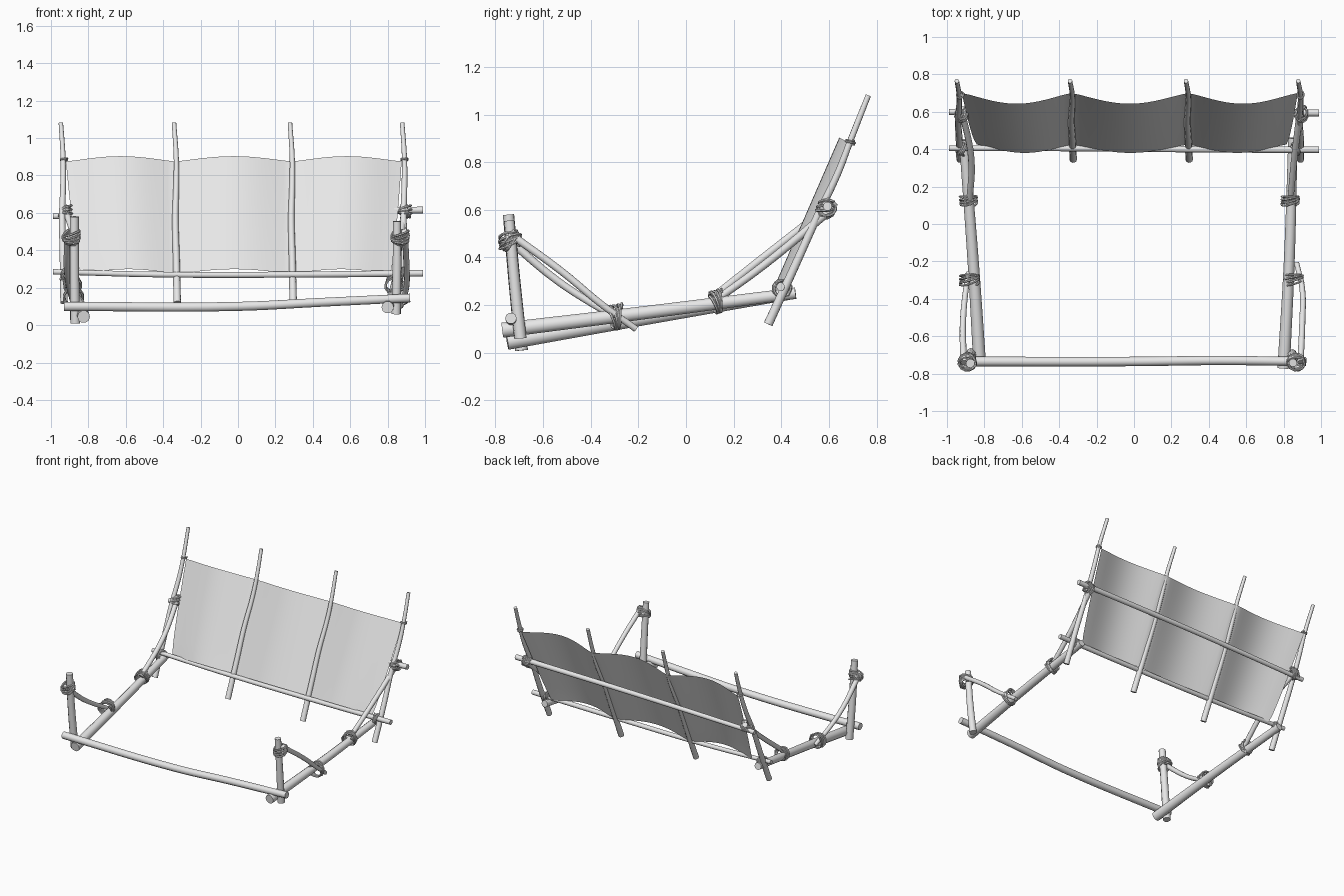
import bpy
import math
import random
from mathutils import Vector

random.seed(4)
if "Cube" in bpy.data.objects:
    bpy.data.objects.remove(bpy.data.objects["Cube"], do_unlink=True)


def material(name, colour):
    mat = bpy.data.materials.new(name)
    mat.use_nodes = True
    mat.diffuse_color = colour
    mat.node_tree.nodes["Principled BSDF"].inputs["Base Color"].default_value = colour
    return mat


GREY = material("pale grey", (0.8, 0.8, 0.8, 1))


def tube(name, points, radii, kind="BEZIER", sides=3):
    """Round pole or rope through the points, tapering along radii."""
    curve = bpy.data.curves.new(name, "CURVE")
    curve.dimensions = "3D"
    curve.bevel_depth = 1
    curve.bevel_resolution = sides
    curve.resolution_u = 6
    curve.use_fill_caps = True
    spline = curve.splines.new(kind)
    if kind == "BEZIER":
        spline.bezier_points.add(len(points) - 1)
        knots = spline.bezier_points
    else:
        spline.points.add(len(points) - 1)
        knots = spline.points
    for i, (knot, p) in enumerate(zip(knots, points)):
        t = i / (len(points) - 1)
        knot.radius = radii[0] + (radii[1] - radii[0]) * t
        if kind == "BEZIER":
            knot.co = p
            knot.handle_left_type = knot.handle_right_type = "AUTO"
        else:
            knot.co = (*p, 1)
    obj = bpy.data.objects.new(name, curve)
    bpy.context.collection.objects.link(obj)
    bpy.ops.object.select_all(action="DESELECT")
    obj.select_set(True)
    bpy.context.view_layer.objects.active = obj
    bpy.ops.object.convert(target="MESH")
    obj = bpy.context.object
    obj.data.materials.clear()
    obj.data.materials.append(GREY)
    bpy.ops.object.shade_smooth_by_angle(angle=math.radians(50))
    return obj


def lashing(name, centre, axis, radius, width, turns=4, rope=0.006):
    """Loose rope coil wound round an axis, with wobbling turns."""
    axis = Vector(axis).normalized()
    u = axis.orthogonal().normalized()
    v = axis.cross(u)
    steps = turns * 12
    points = []
    for i in range(steps + 1):
        a = i * math.tau / 12
        r = radius * random.uniform(0.93, 1.07)
        slide = width * (i / steps - 0.5) + 0.25 * width * math.sin(a + i * 0.05)
        points.append(Vector(centre) + (u * math.cos(a) + v * math.sin(a)) * r + axis * slide)
    tube(name, points, (rope, rope), "POLY", 1)


# Ground frame
tube("front_beam", [(-0.93, -0.735, 0.1), (0, -0.735, 0.1), (0.45, -0.73, 0.122), (0.92, -0.735, 0.145)],
     (0.026, 0.024))
tube("left_side_beam", [(0.8, -0.77, 0.095), (0.83, -0.2, 0.165), (0.85, 0.46, 0.25)], (0.033, 0.025))
tube("right_side_beam", [(-0.825, -0.75, 0.045), (-0.86, -0.2, 0.14), (-0.91, 0.45, 0.25)], (0.034, 0.026))

# Front posts
tube("left_front_post", [(0.845, -0.695, 0.06), (0.85, -0.72, 0.3), (0.85, -0.742, 0.555)], (0.026, 0.022))
tube("right_front_post", [(-0.87, -0.69, 0.01), (-0.875, -0.72, 0.3), (-0.875, -0.745, 0.58)], (0.027, 0.024))

# Diagonal braces
tube("left_front_brace", [(0.89, -0.74, 0.5), (0.9, -0.52, 0.34), (0.9, -0.35, 0.2), (0.87, -0.21, 0.1)],
     (0.017, 0.014))
tube("right_front_brace", [(-0.91, -0.74, 0.47), (-0.915, -0.55, 0.31), (-0.905, -0.4, 0.21), (-0.885, -0.26, 0.13)],
     (0.018, 0.014))
tube("left_rear_brace", [(0.835, 0.11, 0.21), (0.855, 0.33, 0.37), (0.89, 0.62, 0.61)], (0.016, 0.018))
tube("right_rear_brace", [(-0.88, 0.11, 0.23), (-0.87, 0.35, 0.42), (-0.925, 0.62, 0.63)], (0.017, 0.017))

# Leaning back poles, slightly bowed
POLES = [-0.935, -0.33, 0.29, 0.89]
for number, x in enumerate(POLES, 1):
    lean = 0.01 if x < 0.5 else 0
    tube("back_pole_%d" % number,
         [(x + lean / 2, 0.345, 0.12), (x, 0.455, 0.36), (x - 0.005, 0.555, 0.58),
          (x, 0.64, 0.76), (x, 0.69, 0.89), (x - 0.012, 0.765, 1.08)], (0.02, 0.012))

# Horizontal rails behind the poles
tube("lower_rail", [(-0.99, 0.405, 0.285), (-0.4, 0.405, 0.27), (0.3, 0.4, 0.27), (0.99, 0.397, 0.277)],
     (0.015, 0.018))
tube("upper_rail", [(-0.99, 0.6, 0.582), (0, 0.6, 0.605), (0.99, 0.594, 0.615)], (0.016, 0.019))

# Cloth sheet, sagging forward between the poles
COLS, ROWS = 14, 12
top_x = [-0.92, -0.335, 0.29, 0.875]
low_x = [-0.84, -0.33, 0.29, 0.815]
verts, faces = [], []
for r in range(ROWS + 1):
    h = r / ROWS
    for c in range(3 * COLS + 1):
        span = min(c // COLS, 2)
        t = c / COLS - span
        sag = math.sin(math.pi * t) ** 1.2 if 0 < t < 1 else 0
        ends = [low + (top - low) * h ** 0.7 for low, top in zip(low_x, top_x)]
        x = ends[span] + (ends[span + 1] - ends[span]) * t
        y = 0.425 + 0.275 * h - sag * (0.045 + 0.012 * h)
        z = 0.275 + 0.6 * h + sag * (0.024 + 0.004 * h)
        verts.append((x, y, z))
width = 3 * COLS + 1
for r in range(ROWS):
    for c in range(3 * COLS):
        a = r * width + c
        faces.append((a, a + 1, a + 1 + width, a + width))
mesh = bpy.data.meshes.new("cloth_back")
mesh.from_pydata(verts, [], faces)
mesh.materials.append(GREY)
cloth = bpy.data.objects.new("cloth_back", mesh)
bpy.context.collection.objects.link(cloth)
bpy.ops.object.select_all(action="DESELECT")
cloth.select_set(True)
bpy.context.view_layer.objects.active = cloth
bpy.ops.object.shade_smooth_by_angle(angle=math.radians(60))

# Rope lashings at every joint, both sides
for side, s in (("left", 1), ("right", -1)):
    out = 0.0 if s > 0 else 0.025
    lashing(side + "_post_lashing", (s * (0.867 + out), -0.738, 0.47), (0, -0.1, 1), 0.045, 0.05)
    lashing(side + "_post_cross_lashing", (s * (0.867 + out), -0.735, 0.47), (0, -0.7, 0.7), 0.045, 0.03, 3)
    lashing(side + "_front_brace_lashing", (s * (0.855 + out), -0.295, 0.15), (0, 1, 0.2), 0.05, 0.05)
    lashing(side + "_rear_brace_lashing", (s * (0.835 + out * 2), 0.13, 0.215), (0, 1, 0.3), 0.045, 0.045)
    lashing(side + "_upper_rail_lashing", (s * (0.895 + out), 0.59, 0.605), (s, 0.2, 0.3), 0.035, 0.04)
    lashing(side + "_pole_lashing", (s * (0.895 + out), 0.585, 0.61), (0, 0.4, 0.9), 0.032, 0.05, 3)
    lashing(side + "_lower_rail_lashing", (s * (0.865 + out * 2), 0.4, 0.27), (s, 0.3, 0), 0.034, 0.04, 3)
    lashing(side + "_cloth_tie", (s * (0.89 + out * 1.6), 0.69, 0.885), (0, 0.4, 0.9), 0.019, 0.014, 2, 0.004)
